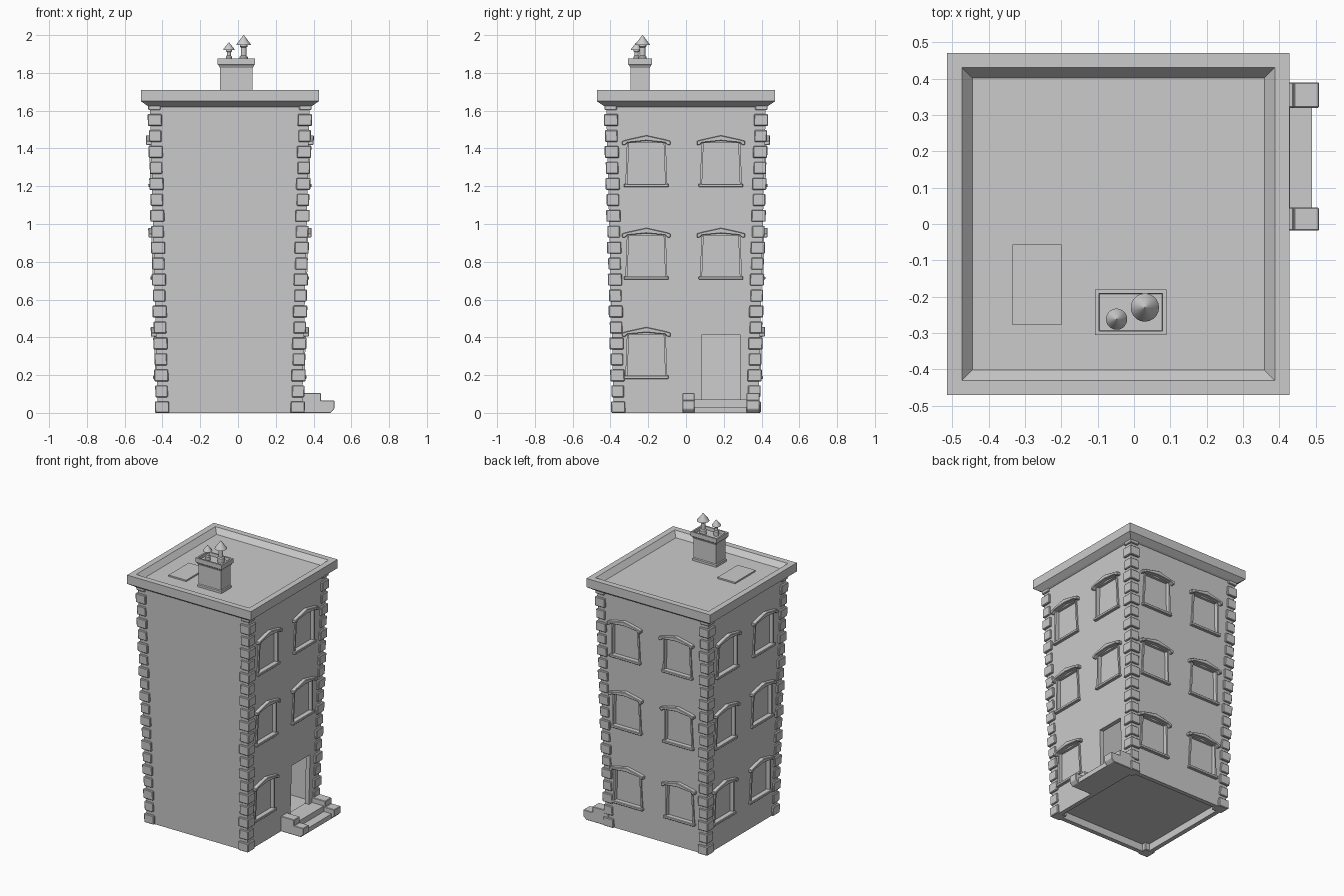
import bpy, bmesh, math
from mathutils import Vector

if "Cube" in bpy.data.objects:
    bpy.data.objects.remove(bpy.data.objects["Cube"])

CX = -0.043                       # building axis in x


def half(z):                      # wall half-width, flaring upwards
    return 0.382 + 0.025 * z


def finish(bm, name, bevel=0):
    bmesh.ops.recalc_face_normals(bm, faces=bm.faces)
    me = bpy.data.meshes.new(name)
    bm.to_mesh(me)
    bm.free()
    ob = bpy.data.objects.new(name, me)
    bpy.context.collection.objects.link(ob)
    if bevel:
        m = ob.modifiers.new("bevel", 'BEVEL')
        m.width = bevel
        m.segments = 1
    return ob


def skin(bm, rings, cap0=True, cap1=True):
    vs = [[bm.verts.new(p) for p in r] for r in rings]
    n = len(vs[0])
    for a, b in zip(vs, vs[1:]):
        for i in range(n):
            j = (i + 1) % n
            bm.faces.new((a[i], a[j], b[j], b[i]))
    if cap0:
        bm.faces.new(vs[0])
    if cap1:
        bm.faces.new(vs[-1])


def rect(x0, x1, y0, y1, z):
    return [(x0, y0, z), (x1, y0, z), (x1, y1, z), (x0, y1, z)]


def square(h, z):
    return rect(CX - h, CX + h, -h, h, z)


def box(bm, x0, x1, y0, y1, z0, z1):
    skin(bm, [rect(x0, x1, y0, y1, z0), rect(x0, x1, y0, y1, z1)])


def on_wall(side, u, z, w):       # side 0:+x 1:+y 2:-x
    a = side * math.pi / 2
    n = Vector((math.cos(a), math.sin(a), 0))
    t = Vector((-n.y, n.x, 0))
    return Vector((CX, 0, z)) + n * (half(z) + w) + t * u


def wall_prism(bm, side, pts, w0, w1):
    skin(bm, [[on_wall(side, u, z, w) for u, z in pts] for w in (w0, w1)])


def cut(ob, bm):
    c = finish(bm, "cutter")
    c.hide_render = True
    m = ob.modifiers.new("cut", 'BOOLEAN')
    m.object = c
    m.operation = 'DIFFERENCE'
    m.solver = 'EXACT'
    bpy.context.view_layer.objects.active = ob
    bpy.ops.object.modifier_apply(modifier=m.name)
    bpy.data.objects.remove(c)


# window slots: side, offset along wall, sill height
slots = [(s, u, z) for s in range(3) for u in (-0.21, 0.185)
         for z in (0.195, 0.72, 1.21) if not (s == 0 and u > 0 and z < 0.3)]

# walls: hollow flared shell with window recesses and a door opening
bm = bmesh.new()
skin(bm, [square(half(0), 0), square(half(1.64), 1.64)])
walls = finish(bm, "walls")
bm = bmesh.new()
skin(bm, [square(half(-0.1) - 0.03, -0.1), square(half(1.6) - 0.03, 1.6)])
cut(walls, bm)
bm = bmesh.new()
for s, u, z in slots:
    wall_prism(bm, s, [(u - .1, z), (u + .1, z), (u + .092, z + .22), (u - .092, z + .22)], -0.018, 0.05)
wall_prism(bm, 0, [(.085, .06), (.285, .06), (.285, .415), (.085, .415)], -0.1, 0.05)
cut(walls, bm)

# floor
bm = bmesh.new()
skin(bm, [square(half(0) - 0.025, 0.05), square(half(0) - 0.025, 0.06)])
finish(bm, "floor")

# window trim: jambs, sills and peaked hoods
bj, bs, bh = bmesh.new(), bmesh.new(), bmesh.new()
hood = [(-.128, -.008), (-.112, -.008), (-.1, .004), (0, .014), (.1, .004), (.112, -.008),
        (.128, -.008), (.128, .012), (.1, .02), (0, .042), (-.1, .02), (-.128, .012)]
for s, u, z in slots:
    for k in (-1, 1):
        wall_prism(bj, s, [(u + k * .1, z), (u + k * .111, z), (u + k * .103, z + .215),
                           (u + k * .092, z + .215)], -0.005, 0.009)
    wall_prism(bs, s, [(u - .118, z - .015), (u + .118, z - .015), (u + .118, z + .003),
                       (u - .118, z + .003)], -0.015, 0.02)
    wall_prism(bh, s, [(u + a, z + .217 + b) for a, b in hood], -0.01, 0.026)
finish(bj, "window_jambs")
finish(bs, "window_sills", 0.003)
finish(bh, "window_hoods", 0.003)

# corner stones
bm = bmesh.new()
for i in range(20):
    z0 = max(0, i * 0.0845 - 0.002)
    z1 = min(i * 0.0845 + 0.061, 1.635)
    wid = 0.075 if i % 2 == 0 else 0.066
    for sx in (-1, 1):
        for sy in (-1, 1):
            rings = []
            for z in (z0, z1):
                o = half(z) + (0.014 if i % 2 == 0 else 0.010)
                a = o - wid
                rings.append([(CX + sx * p, sy * q, z) for p, q in ((a, a), (o, a), (o, o), (a, o))])
            skin(bm, rings)
finish(bm, "corner_stones", 0.004)

# roof with cornice and sunken deck
bm = bmesh.new()
skin(bm, [square(.425, 1.62), square(.435, 1.625), square(.4715, 1.65), square(.4715, 1.71),
          square(.431, 1.71), square(.402, 1.675)])
finish(bm, "roof")

# roof hatch
bm = bmesh.new()
hx0, hx1, hy0, hy1 = -.335, -.2, -.278, -.057
skin(bm, [rect(hx0, hx1, hy0, hy1, 1.67), rect(hx0, hx1, hy0, hy1, 1.685)])
finish(bm, "roof_hatch")

# chimney stack with flared hollow cap
def stack(d, z):
    return rect(-.095 - d, .077 + d, -.293 - d, -.193 + d, z)


bm = bmesh.new()
skin(bm, [stack(.005, 1.66), stack(.005, 1.69), stack(0, 1.695), stack(0, 1.825), stack(.008, 1.84),
          stack(.013, 1.845), stack(.013, 1.875), stack(.002, 1.875), stack(.0, 1.855)])
finish(bm, "chimney_stack")

# chimney pots with conical cowls
for name, x, y, s, zb, zt in (("large_pot", .03, -.23, 1.0, 1.947, 2.0),
                              ("small_pot", -.048, -.262, .75, 1.922, 1.962)):
    prof = [(.022, 1.85), (.022, 1.885), (.015, 1.892), (.015, zb - .012), (.02, zb - .008), (.02, zb),
            (.039, zb), (.037, zb + .006), (.001, zt)]
    bm = bmesh.new()
    skin(bm, [[(x + r * s * math.cos(i * math.pi / 10), y + r * s * math.sin(i * math.pi / 10), z)
               for i in range(20)] for r, z in prof])
    ob = finish(bm, name)
    bpy.ops.object.select_all(action='DESELECT')
    ob.select_set(True)
    bpy.context.view_layer.objects.active = ob
    bpy.ops.object.shade_smooth_by_angle(angle=math.radians(35))

# entrance steps and side blocks
bm = bmesh.new()
box(bm, .31, .43, .04, .325, 0, .07)
box(bm, .31, .49, .04, .325, 0, .032)
finish(bm, "entrance_steps")
bm = bmesh.new()
cheek = [(.32, 0), (.49, 0), (.51, .02), (.51, .065), (.44, .065), (.44, .105), (.32, .105)]
for y0, y1 in ((-.018, .045), (.32, .39)):
    skin(bm, [[(x, y, z) for x, z in cheek] for y in (y0, y1)])
finish(bm, "step_side_blocks", 0.003)
